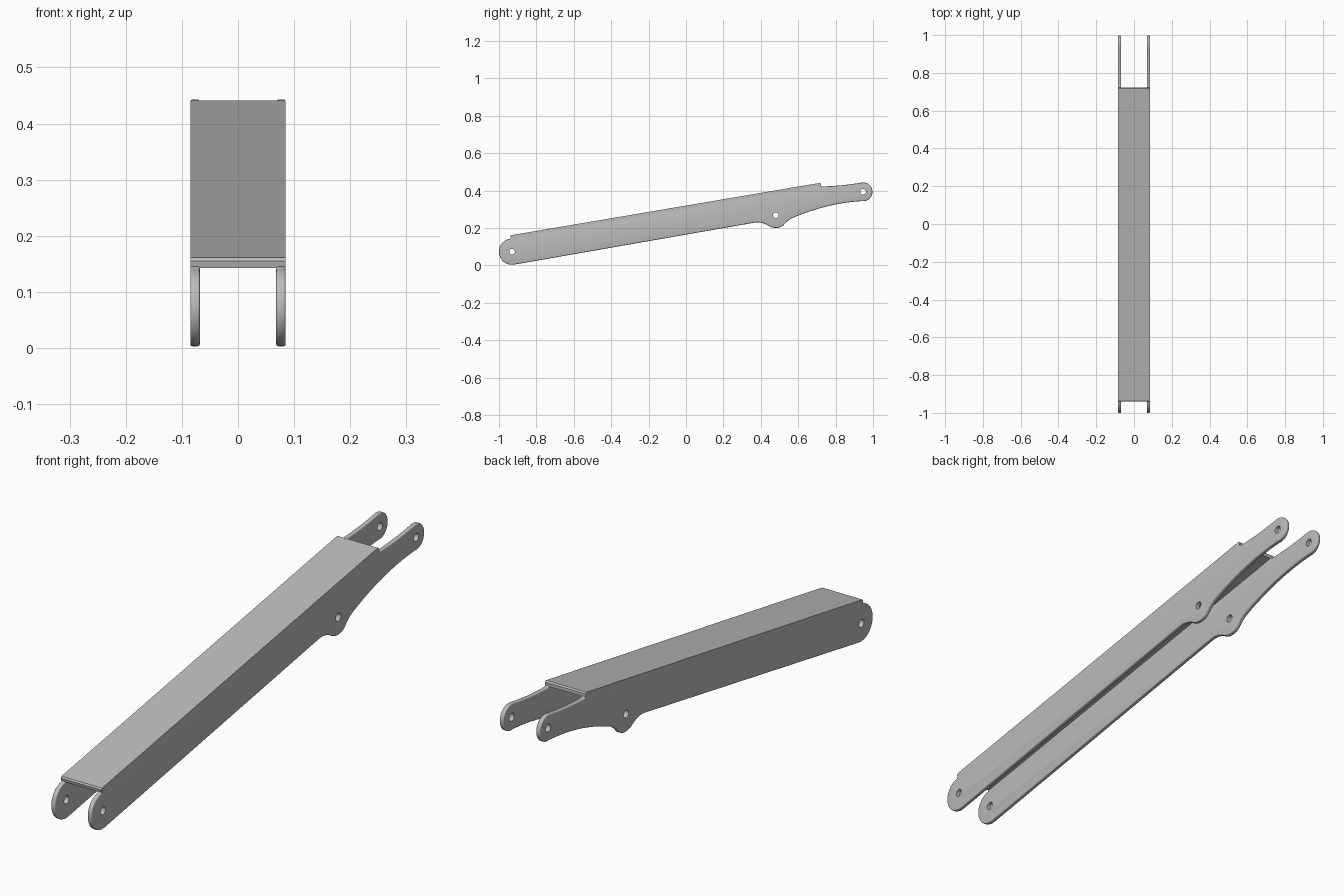
import bpy
import bmesh
from math import cos, sin, radians
from mathutils import Vector

cube = bpy.data.objects.get("Cube")
if cube:
    bpy.data.objects.remove(cube)

HALF = 0.085          # half the overall width
THICK = 0.017         # sheet thickness
PINS = [(-0.93, 0.073), (0.48, 0.268), (0.947, 0.393)]   # (y, z) of the pivots

steel = bpy.data.materials.new("plain grey")
steel.use_nodes = True
GREY = (0.5, 0.5, 0.5, 1)
steel.diffuse_color = GREY
steel.node_tree.nodes["Principled BSDF"].inputs["Base Color"].default_value = GREY


def arc(center, radius, start, end, steps):
    """Points on an arc in the side plane, angles in degrees from +y."""
    out = []
    for i in range(steps + 1):
        a = radians(start + (end - start) * i / steps)
        out.append((center[0] + radius * cos(a), center[1] + radius * sin(a)))
    return out


def bezier(a, b, c, steps):
    """Inner points of a quadratic curve from a to c."""
    a, b, c = Vector(a), Vector(b), Vector(c)
    ts = [i / steps for i in range(1, steps)]
    return [tuple(a * (1 - t) ** 2 + b * 2 * t * (1 - t) + c * t * t) for t in ts]


def slab(name, outline, x0, x1, bevel=0):
    """Extrude a side outline from x0 to x1, rounding its rims if asked."""
    bm = bmesh.new()
    face = bm.faces.new([bm.verts.new((x0, y, z)) for y, z in outline])
    ext = bmesh.ops.extrude_face_region(bm, geom=[face])
    moved = [v for v in ext["geom"] if isinstance(v, bmesh.types.BMVert)]
    bmesh.ops.translate(bm, verts=moved, vec=(x1 - x0, 0, 0))
    bmesh.ops.recalc_face_normals(bm, faces=bm.faces)
    if bevel:
        rims = [e for e in bm.edges if abs(e.verts[0].co.x - e.verts[1].co.x) < 1e-6]
        bmesh.ops.bevel(bm, geom=rims, offset=bevel, segments=3, profile=0.5,
                        affect='EDGES', clamp_overlap=True)
    mesh = bpy.data.meshes.new(name)
    bm.to_mesh(mesh)
    bm.free()
    mesh.materials.append(steel)
    obj = bpy.data.objects.new(name, mesh)
    bpy.context.collection.objects.link(obj)
    return obj


def activate(obj):
    bpy.ops.object.select_all(action='DESELECT')
    obj.select_set(True)
    bpy.context.view_layer.objects.active = obj


# Side outline: rounded front end, straight belly, pivot boss, arched tail
front_end = arc(PINS[0], 0.07, 100, 280, 24)
boss = arc(PINS[1], 0.068, 238, 305, 10)
tail_end = arc(PINS[2], 0.05, -98, 97, 24)
belly_end = (0.365, 0.228)
outline = front_end + [belly_end]
outline += bezier(belly_end, (0.405, 0.235), boss[0], 6) + boss
arch_start = (0.565, 0.251)
outline += bezier(boss[-1], (0.538, 0.237), arch_start, 5) + [arch_start]
outline += bezier(arch_start, (0.75, 0.332), tail_end[0], 14) + tail_end
tail_top = (0.73, 0.422)
outline += bezier(tail_end[-1], (0.83, 0.424), tail_top, 10)
outline += [tail_top, (0.715, 0.429), (-0.932, 0.149)]

# Cutter for the pin holes
pin_cutters = [slab("pin_hole_cutter", arc(p, 0.015, 0, 345, 23), -0.2, 0.2) for p in PINS]
for cutter in pin_cutters:
    cutter.hide_render = True

# Two matching side plates
for name, side in (("left_side_plate", 1), ("right_side_plate", -1)):
    plate = slab(name, outline, side * (HALF - THICK), side * HALF, 0.004)
    activate(plate)
    for cutter in pin_cutters:
        mod = plate.modifiers.new("pin_hole", 'BOOLEAN')
        mod.object = cutter
        mod.solver = 'EXACT'
        bpy.ops.object.modifier_apply(modifier=mod.name)
    bpy.ops.object.shade_smooth_by_angle(angle=radians(35))

for cutter in pin_cutters:
    bpy.data.objects.remove(cutter)

# Top web joining the plates, with a small chamfer at each end
slab("top_web", [(-0.937, 0.143), (0.722, 0.423), (0.722, 0.436), (0.717, 0.441),
                 (-0.936, 0.161), (-0.94, 0.155)], -HALF, HALF)
